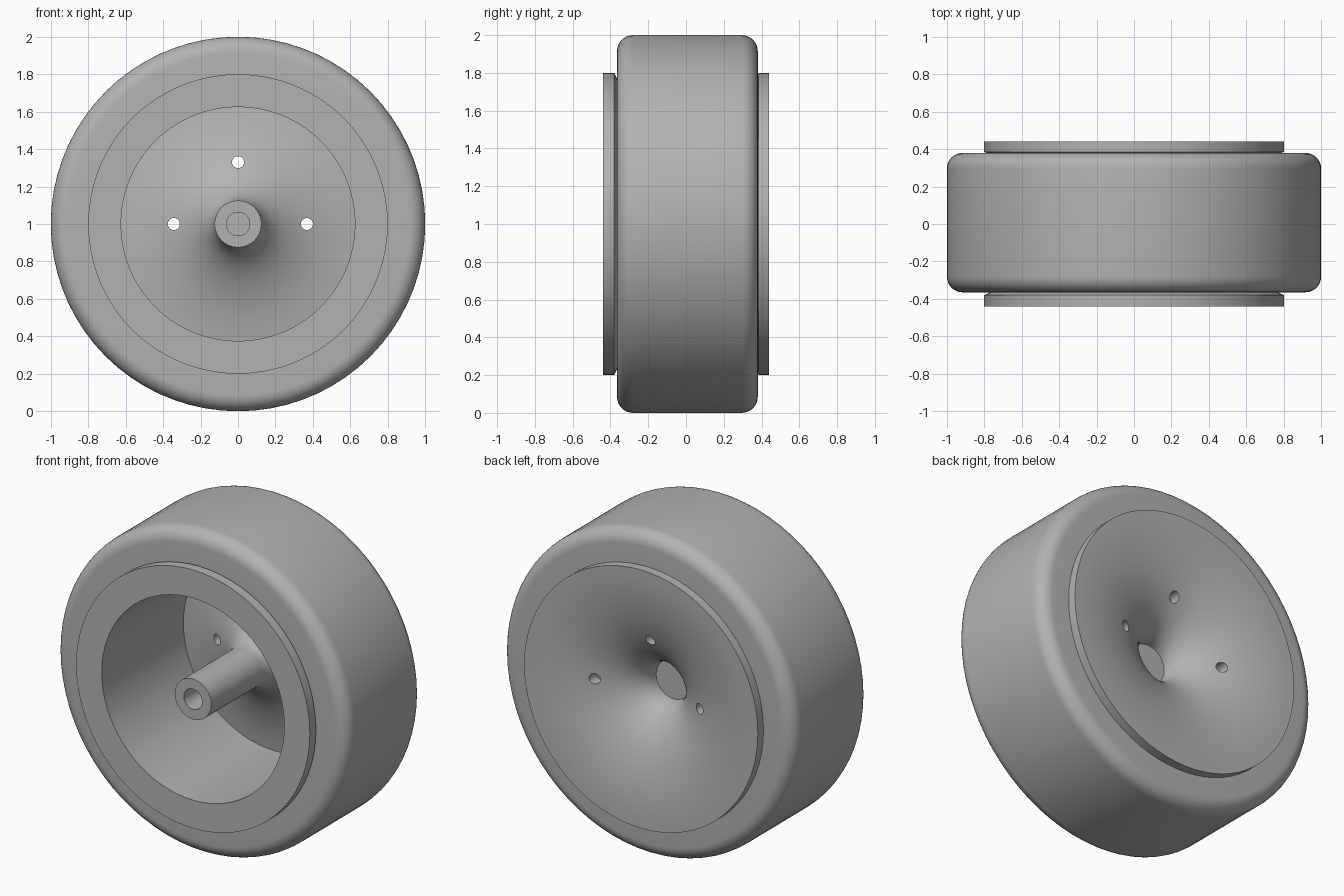
import bpy
import math
from mathutils import Matrix, Vector

cube = bpy.data.objects.get("Cube")
if cube:
    bpy.data.objects.remove(cube, do_unlink=True)

SEGMENTS = 72
AXIS = Matrix.Translation((0, 0, 1))

grey = bpy.data.materials.new("plain grey")
grey.use_nodes = True
colour = (0.45, 0.45, 0.45, 1)
grey.diffuse_color = colour
grey.node_tree.nodes["Principled BSDF"].inputs["Base Color"].default_value = colour


def arc(cr, cy, a, b, start, end, steps):
    """Points (radius, y) along part of an ellipse, angles in degrees."""
    angles = [math.radians(start + (end - start) * i / steps) for i in range(steps + 1)]
    return [(cr + a * math.cos(t), cy + b * math.sin(t)) for t in angles]


def lathe(name, profile, closed):
    """Revolve a (radius, y) profile round the wheel axle."""
    verts, rings, faces = [], [], []
    for r, y in profile:
        count = SEGMENTS if r > 0 else 1
        ring = []
        for s in range(count):
            t = math.tau * s / SEGMENTS
            ring.append(len(verts))
            verts.append(AXIS @ Vector((r * math.cos(t), y, r * math.sin(t))))
        rings.append(ring)
    pairs = list(zip(rings, rings[1:]))
    if closed:
        pairs.append((rings[-1], rings[0]))
    for a, b in pairs:
        for s in range(SEGMENTS):
            n = (s + 1) % SEGMENTS
            quad = [a[s % len(a)], a[n % len(a)], b[n % len(b)], b[s % len(b)]]
            faces.append(list(dict.fromkeys(quad)))
    mesh = bpy.data.meshes.new(name)
    mesh.from_pydata(verts, [], faces)
    mesh.materials.append(grey)
    obj = bpy.data.objects.new(name, mesh)
    bpy.context.collection.objects.link(obj)
    return obj


def smooth(obj):
    bpy.ops.object.select_all(action="DESELECT")
    obj.select_set(True)
    bpy.context.view_layer.objects.active = obj
    bpy.ops.object.shade_smooth_by_angle(angle=math.radians(35))


# Tyre: broad tread with rounded shoulders
R = 0.085
tyre = lathe("tyre", [(0.74, 0.38)] + arc(1 - R, 0.38 - R, R, R, 90, 0, 8)
             + arc(1 - R, R - 0.365, R, R, 0, -90, 8) + [(0.74, -0.365)], True)
smooth(tyre)

# Rim: front flange, open barrel, flared web, hub with blind bore, rear dish
front_web = [p for p in arc(0.8, 0.05, 0.675, 0.32, 105, 180, 18)]
rear_dish = arc(0.8, 0.12, 0.68, 0.32, 180, 90, 20)
rim = lathe("rim", [(0, 0.12)] + rear_dish
            + [(0.8, 0.385), (0.76, 0.37), (0.76, -0.36), (0.8, -0.38),
               (0.8, -0.44), (0.625, -0.44)]
            + front_web + [(0.125, -0.44), (0.0625, -0.44), (0.0625, 0.03), (0, 0.03)], False)

# Three bolt holes through the web
for i, (x, z) in enumerate([(-0.343, 1), (0.368, 1), (0, 1.33)]):
    bpy.ops.mesh.primitive_cylinder_add(vertices=24, radius=0.032, depth=0.5,
                                        location=(x, 0.32, z), rotation=(math.pi / 2, 0, 0))
    cutter = bpy.context.object
    cutter.name = f"bolt_hole_cutter_{i + 1}"
    cutter.data.materials.append(grey)
    cutter.hide_render = True
    cutter.hide_set(True)
    cut = rim.modifiers.new("bolt_hole", "BOOLEAN")
    cut.operation = "DIFFERENCE"
    cut.solver = "EXACT"
    cut.object = cutter
smooth(rim)
